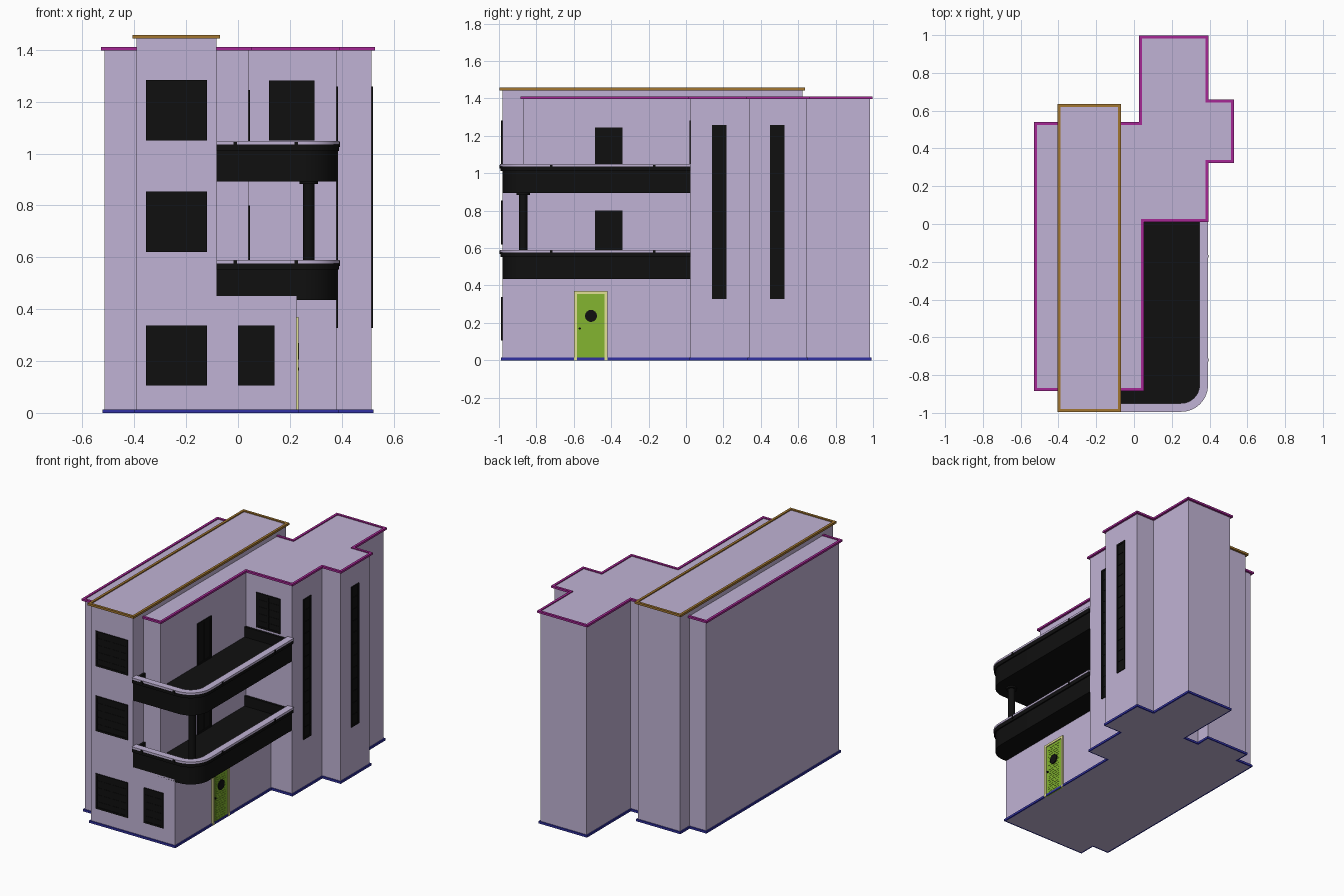
import bpy, bmesh, math
from mathutils import Vector

if "Cube" in bpy.data.objects:
    bpy.data.objects.remove(bpy.data.objects["Cube"])


def material(name, rgb):
    m = bpy.data.materials.new(name)
    m.diffuse_color = (*rgb, 1)
    m.use_nodes = True
    m.node_tree.nodes["Principled BSDF"].inputs["Base Color"].default_value = m.diffuse_color
    return m


LILAC = material("lilac", (0.53, 0.45, 0.66))
BLACK = material("black", (0.005, 0.005, 0.005))
MAGENTA = material("magenta", (0.38, 0.02, 0.30))
OCHRE = material("ochre", (0.36, 0.18, 0.03))
BLUE = material("blue", (0.03, 0.03, 0.36))
GREEN = material("green", (0.23, 0.46, 0.03))
CREAM = material("cream", (0.75, 0.75, 0.30))


def finish(name, bm, mat, smooth=False):
    bmesh.ops.recalc_face_normals(bm, faces=bm.faces)
    me = bpy.data.meshes.new(name)
    bm.to_mesh(me)
    bm.free()
    me.materials.append(mat)
    ob = bpy.data.objects.new(name, me)
    bpy.context.collection.objects.link(ob)
    if smooth:
        bpy.ops.object.select_all(action='DESELECT')
        ob.select_set(True)
        bpy.context.view_layer.objects.active = ob
        bpy.ops.object.shade_smooth_by_angle(angle=math.radians(35))
    return ob


def add_box(bm, a, b):
    vs = [bm.verts.new((x, y, z)) for x in (a[0], b[0]) for y in (a[1], b[1]) for z in (a[2], b[2])]
    for f in ((0, 1, 3, 2), (4, 5, 7, 6), (0, 1, 5, 4), (2, 3, 7, 6), (0, 2, 6, 4), (1, 3, 7, 5)):
        bm.faces.new([vs[i] for i in f])


def box(name, a, b, mat):
    bm = bmesh.new()
    add_box(bm, a, b)
    return finish(name, bm, mat)


def prism(name, pts, z0, z1, mat, smooth=False):
    bm = bmesh.new()
    lo = [bm.verts.new((x, y, z0)) for x, y in pts]
    hi = [bm.verts.new((x, y, z1)) for x, y in pts]
    bm.faces.new(lo)
    bm.faces.new(hi)
    for i in range(len(pts)):
        j = (i + 1) % len(pts)
        bm.faces.new((lo[i], lo[j], hi[j], hi[i]))
    return finish(name, bm, mat, smooth)


def strip(name, pts, inner, outer, z0, z1, mat, closed=False, smooth=False):
    """Mitred rectangular section swept along a counter-clockwise plan path."""
    p = [Vector(q) for q in pts]
    n = len(p)
    bm = bmesh.new()
    rings = []
    for i in range(n):
        a, b = p[i] - p[i - 1], p[(i + 1) % n] - p[i]
        if not closed:
            a = b if i == 0 else a
            b = a if i == n - 1 else b
        n1, n2 = (Vector((d.y, -d.x)).normalized() for d in (a, b))
        m = (n1 + n2) / (1 + n1.dot(n2))
        q0, q1 = p[i] + m * inner, p[i] + m * outer
        rings.append([bm.verts.new((q.x, q.y, z)) for q, z in ((q0, z0), (q1, z0), (q1, z1), (q0, z1))])
    for i in range(n if closed else n - 1):
        r, s = rings[i], rings[(i + 1) % n]
        for k in range(4):
            bm.faces.new((r[k], r[(k + 1) % 4], s[(k + 1) % 4], s[k]))
    if not closed:
        bm.faces.new(rings[0])
        bm.faces.new(rings[-1])
    return finish(name, bm, mat, smooth)


def window(name, side, at, u0, u1, v0, v1, cols, rows, t=0.012):
    """Glazed opening with frame and glazing bars; side is 'front' or 'right'."""
    bm = bmesh.new()

    def part(a0, a1, b0, b1, d):
        if side == 'front':
            add_box(bm, (a0, at - d, b0), (a1, at + 0.005, b1))
        else:
            add_box(bm, (at - 0.005, a0, b0), (at + d, a1, b1))
    part(u0 + t, u1 - t, v0 + t, v1 - t, 0.002)
    part(u0, u0 + t, v0, v1, 0.006)
    part(u1 - t, u1, v0, v1, 0.006)
    part(u0 + t, u1 - t, v0, v0 + t, 0.006)
    part(u0 + t, u1 - t, v1 - t, v1, 0.006)
    for i in range(1, cols):
        c = u0 + (u1 - u0) * i / cols
        part(c - 0.003, c + 0.003, v0 + t, v1 - t, 0.005)
    for i in range(1, rows):
        c = v0 + (v1 - v0) * i / rows
        part(u0 + t, u1 - t, c - 0.002, c + 0.002, 0.004)
    return finish(name, bm, BLACK)


# Wall volumes
wing = [(0.04, 0.025), (0.38, 0.025), (0.38, 0.338), (0.515, 0.338), (0.515, 0.645),
        (0.38, 0.645), (0.38, 0.984), (0.04, 0.984), (0.04, 0.525)]
prism("main_walls", [(-0.515, -0.87), (0.04, -0.87)] + wing + [(-0.515, 0.525)], 0, 1.405, LILAC)
box("tower_walls", (-0.392, -0.982, 0), (-0.083, 0.622, 1.45), LILAC)
box("ground_floor_walls", (-0.09, -0.982, 0), (0.225, 0.03, 0.45), LILAC)

# Roof edges and base band
strip("left_roof_edge", [(-0.392, 0.525), (-0.515, 0.525), (-0.515, -0.87), (-0.392, -0.87)],
      -0.002, 0.014, 1.398, 1.411, MAGENTA)
strip("right_roof_edge", [(-0.083, -0.87), (0.04, -0.87)] + wing + [(-0.083, 0.525)],
      -0.002, 0.014, 1.398, 1.411, MAGENTA)
strip("tower_roof_edge", [(-0.392, -0.982), (-0.083, -0.982), (-0.083, 0.622), (-0.392, 0.622)],
      -0.002, 0.014, 1.443, 1.457, OCHRE, closed=True)
base = [(-0.515, -0.87), (-0.392, -0.87), (-0.392, -0.982), (0.225, -0.982), (0.225, 0.025)] + wing[1:] + \
       [(-0.083, 0.525), (-0.083, 0.622), (-0.392, 0.622), (-0.392, 0.525), (-0.515, 0.525)]
strip("base_band", base, -0.002, 0.008, 0, 0.014, BLUE, closed=True)

# Curved balconies
R = 0.13
curve = [(-0.083, -0.982)] + [(0.38 - R + R * math.sin(a), -0.982 + R - R * math.cos(a))
                              for a in (math.pi / 2 * i / 16 for i in range(17))] + [(0.38, 0.025)]
for level, z in (("lower", 0.435), ("upper", 0.893)):
    top = z + 0.142
    prism(level + "_balcony_floor", curve + [(0.04, 0.025), (0.04, -0.87), (-0.083, -0.87)],
          z, z + 0.075, BLACK, smooth=True)
    strip(level + "_balcony_parapet", curve, -0.03, 0, z + 0.075, top, BLACK, smooth=True)
    strip(level + "_balcony_lip", curve, -0.001, 0.009, top - 0.024, top, BLACK, smooth=True)
    strip(level + "_balcony_coping", curve, -0.033, 0.012, top, top + 0.013, LILAC, smooth=True)
    box(level + "_balcony_back_panel", (0.04, 0.01, z + 0.07), (0.355, 0.027, top), BLACK)
    box(level + "_balcony_end_panel", (-0.085, -0.96, z + 0.07), (-0.068, -0.87, top), BLACK)
    bm = bmesh.new()
    for x in (-0.01, 0.225):
        add_box(bm, (x - 0.007, -0.996, top - 0.01), (x + 0.007, -0.98, top + 0.01))
    for y in (-0.72, -0.17):
        add_box(bm, (0.378, y - 0.007, top - 0.01), (0.394, y + 0.007, top + 0.01))
    finish(level + "_coping_clips", bm, BLACK)

# Column between the balconies
bm = bmesh.new()
for r, z0, z1 in ((0.022, 0.505, 0.9), (0.035, 0.883, 0.895)):
    ring = bmesh.ops.create_cone(bm, cap_ends=True, segments=32, radius1=r, radius2=r, depth=z1 - z0)
    bmesh.ops.translate(bm, verts=ring['verts'], vec=(0.273, -0.87, (z0 + z1) / 2))
finish("balcony_column", bm, BLACK, smooth=True)

# Windows and balcony doors
for i, v in enumerate((0.105, 0.62, 1.05)):
    window(f"tower_window_{i + 1}", 'front', -0.982, -0.355, -0.12, v, v + 0.233, 4, 5)
window("ground_window", 'front', -0.982, 0.0, 0.14, 0.105, 0.338, 2, 5)
window("upper_wing_window", 'front', 0.025, 0.12, 0.295, 1.05, 1.282, 2, 5)
for level, v0, v1 in (("lower", 0.508, 0.80), ("upper", 0.966, 1.245)):
    window(level + "_balcony_door", 'right', 0.04, -0.487, -0.34, v0, v1, 2, 1)
window("wing_strip_window", 'right', 0.38, 0.14, 0.217, 0.328, 1.258, 1, 12)
window("bay_strip_window", 'right', 0.515, 0.45, 0.527, 0.328, 1.258, 1, 12)

# Entrance door with frame, slats, porthole and handle
bm = bmesh.new()
for y0, y1, z0, z1 in ((-0.598, -0.582, 0, 0.37), (-0.436, -0.42, 0, 0.37), (-0.582, -0.436, 0.355, 0.37)):
    add_box(bm, (0.22, y0, z0), (0.234, y1, z1))
finish("entrance_frame", bm, CREAM)
bm = bmesh.new()
add_box(bm, (0.22, -0.582, 0), (0.228, -0.436, 0.355))
for i in range(22):
    z = 0.01 + i * 0.0155
    add_box(bm, (0.226, -0.56, z), (0.2295, -0.458, z + 0.009))
finish("entrance_door", bm, GREEN)
for name, r, y, z in (("door_porthole", 0.032, -0.508, 0.237), ("door_handle", 0.006, -0.568, 0.17)):
    bm = bmesh.new()
    bmesh.ops.create_cone(bm, cap_ends=True, segments=24, radius1=r, radius2=r, depth=0.014)
    ob = finish(name, bm, BLACK, smooth=True)
    ob.rotation_euler = (0, math.pi / 2, 0)
    ob.location = (0.229, y, z)
